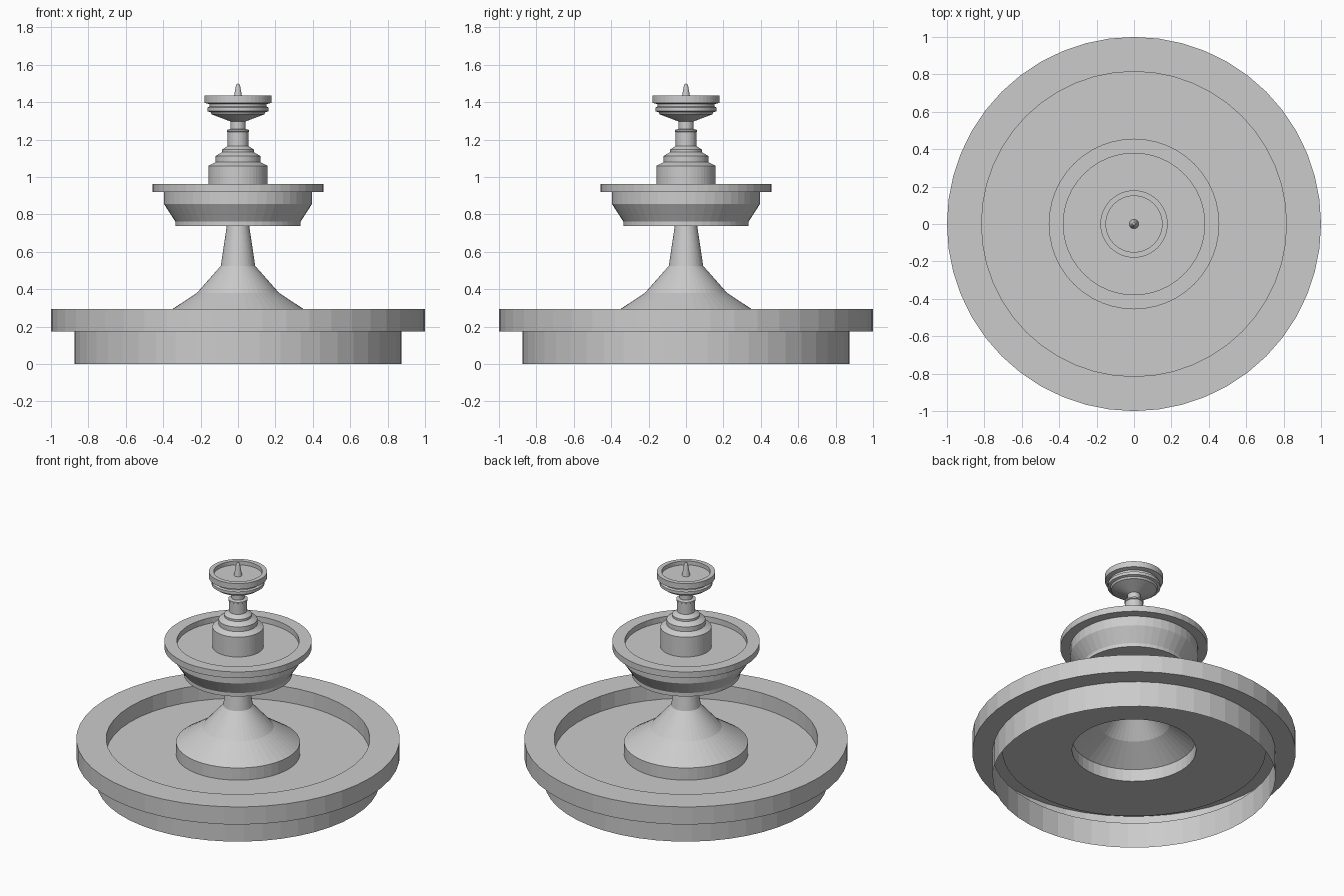
import bpy, bmesh, math

SIDES = 48

stone = bpy.data.materials.new("grey stone")
stone.diffuse_color = (0.6, 0.6, 0.6, 1)


def lathe(name, profile):
    """Revolve a (radius, height) profile around z as a flat-faced shell."""
    bm = bmesh.new()
    rings = []
    for r, z in profile:
        if r == 0:
            rings.append([bm.verts.new((0, 0, z))] * SIDES)
        else:
            rings.append([bm.verts.new((r * math.cos(2 * math.pi * i / SIDES),
                                        r * math.sin(2 * math.pi * i / SIDES), z))
                          for i in range(SIDES)])
    for low, high in zip(rings, rings[1:]):
        for i in range(SIDES):
            j = (i + 1) % SIDES
            corners = [low[i], low[j], high[j], high[i]]
            bm.faces.new(list(dict.fromkeys(corners)))
    mesh = bpy.data.meshes.new(name)
    bm.to_mesh(mesh)
    bm.free()
    mesh.materials.append(stone)
    obj = bpy.data.objects.new(name, mesh)
    bpy.context.collection.objects.link(obj)
    return obj


# Large basin: open underneath, floor has a hole below the hollow pedestal
lathe("lower_basin", [(0.875, 0), (0.875, 0.175), (1, 0.175), (1, 0.295),
                      (0.815, 0.295), (0.815, 0.19), (0.383, 0.19)])

# Hollow flared pedestal
lathe("pedestal", [(0.383, 0.19), (0.383, 0.273), (0.22, 0.38),
                   (0.092, 0.525), (0.06, 0.738)])

# Middle bowl
lathe("middle_bowl", [(0.06, 0.738), (0.335, 0.738), (0.335, 0.762),
                      (0.395, 0.855), (0.395, 0.92), (0.456, 0.92),
                      (0.456, 0.962), (0.378, 0.962), (0.378, 0.925),
                      (0.158, 0.925)])

# Stepped column
lathe("column", [(0.158, 0.925), (0.158, 1.06), (0.12, 1.08), (0.12, 1.112),
                 (0.085, 1.133), (0.085, 1.147), (0.055, 1.167),
                 (0.055, 1.24), (0.06, 1.243), (0.06, 1.252),
                 (0.04, 1.257), (0.04, 1.297)])

# Small top bowl
lathe("top_bowl", [(0.04, 1.297), (0.14, 1.335), (0.147, 1.347),
                   (0.163, 1.352), (0.163, 1.372), (0.152, 1.378),
                   (0.152, 1.39), (0.18, 1.397), (0.18, 1.436),
                   (0.15, 1.436), (0.15, 1.41), (0.025, 1.41)])

# Water spout
lathe("spout", [(0.025, 1.41), (0.012, 1.485), (0.007, 1.497), (0, 1.5)])
